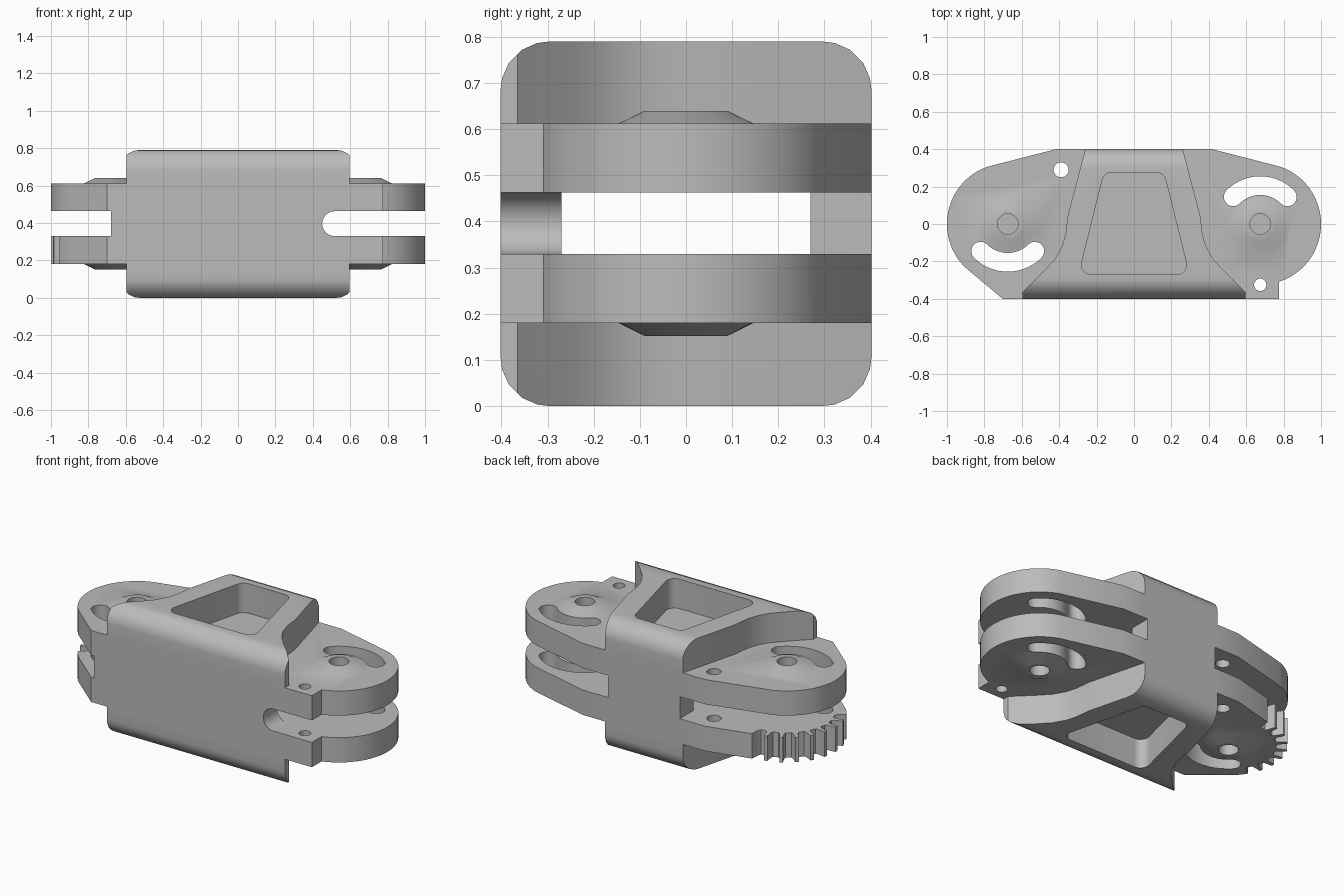
import bpy, bmesh
from math import cos, sin, pi, radians
from mathutils import Vector

cube = bpy.data.objects.get("Cube")
if cube:
    bpy.data.objects.remove(cube, do_unlink=True)

grey = bpy.data.materials.new("plain grey")
grey.use_nodes = True
grey.diffuse_color = (0.5, 0.5, 0.5, 1)
grey.node_tree.nodes["Principled BSDF"].inputs["Base Color"].default_value = (0.5, 0.5, 0.5, 1)

H = 0.79                      # overall height
D = 0.402                     # half depth
PX, PR = 0.675, 0.325         # pivot position and plate end radius
Z0, Z1, Z2, Z3 = 0.18, 0.33, 0.463, 0.612   # plate levels


def new_object(name, bm):
    bmesh.ops.recalc_face_normals(bm, faces=bm.faces)
    mesh = bpy.data.meshes.new(name)
    bm.to_mesh(mesh)
    bm.free()
    ob = bpy.data.objects.new(name, mesh)
    mesh.materials.append(grey)
    bpy.context.collection.objects.link(ob)
    return ob


def prism(name, pts, lo, hi, axis="z"):
    """Extrude a closed outline along an axis."""
    place = {"z": lambda a, b: (a, b, lo), "y": lambda a, b: (a, lo, b),
             "x": lambda a, b: (lo, a, b)}[axis]
    step = Vector([hi - lo if axis == k else 0 for k in "xyz"])
    bm = bmesh.new()
    face = bm.faces.new([bm.verts.new(place(*p)) for p in pts])
    ext = bmesh.ops.extrude_face_region(bm, geom=[face])
    bmesh.ops.translate(bm, vec=step, verts=[v for v in ext["geom"] if isinstance(v, bmesh.types.BMVert)])
    return new_object(name, bm)


def cone(name, x, z, r1, r2, depth):
    bm = bmesh.new()
    bmesh.ops.create_cone(bm, cap_ends=True, segments=48, radius1=r1, radius2=r2, depth=depth)
    bmesh.ops.translate(bm, vec=(x, 0, z), verts=bm.verts)
    return new_object(name, bm)


def arc(cx, cy, r, a, b, n):
    return [(cx + r * cos(radians(a + (b - a) * i / n)),
             cy + r * sin(radians(a + (b - a) * i / n))) for i in range(n + 1)]


def rect(x0, y0, x1, y1):
    return [(x0, y0), (x1, y0), (x1, y1), (x0, y1)]


def rounded(pts, r, n=6):
    """Round every corner of a convex outline."""
    out = []
    for i, p in enumerate(pts):
        p = Vector(p)
        u = (Vector(pts[i - 1]) - p).normalized()
        v = (Vector(pts[(i + 1) % len(pts)]) - p).normalized()
        half = u.angle(v) / 2
        c = p + (u + v).normalized() * r / sin(half)
        s = p + u * r * cos(half) / sin(half) - c
        e = p + v * r * cos(half) / sin(half) - c
        out += [c + (s.lerp(e, k / n)).normalized() * r for k in range(n + 1)]
    return [tuple(q) for q in out]


def combine(target, tool, op):
    mod = target.modifiers.new(op, "BOOLEAN")
    mod.operation, mod.object, mod.solver = op, tool, "EXACT"
    bpy.context.view_layer.objects.active = target
    bpy.ops.object.modifier_apply(modifier=mod.name)
    bpy.data.objects.remove(tool, do_unlink=True)


# Central block: flared plan trimmed by a rounded side profile
side = [(0.26, D), (0.355, 0.04), (0.365, -0.05), (0.385, -0.12), (0.425, -0.19),
        (0.485, -0.255), (0.595, -0.365), (0.595, -D)]
frame = prism("bracket_frame", side + [(-x, y) for x, y in reversed(side)], 0, H)
combine(frame, prism("edge_rounding", rounded(rect(-D, 0, D, H), 0.105, 5), -1, 1, "x"), "INTERSECT")

# Pivot plates, first as one slab
slab = ([(0.41, D)] + arc(PX, 0, PR, 70, -72, 40) + [(0.775, -D), (-0.70, -D)]
        + arc(-PX, 0, PR, 225, 110, 34) + [(-0.41, D)])
combine(frame, prism("plate_slab", slab, Z0, Z3), "UNION")

# Tapered bosses round the pivots, above and below
for x in (-PX, PX):
    combine(frame, cone("upper_boss", x, Z3 + 0.009, 0.167, 0.09, 0.038), "UNION")
    combine(frame, cone("lower_boss", x, Z0 - 0.009, 0.09, 0.167, 0.038), "UNION")

# Gap between the plates: tunnel, open ends and round-ended front slot
mid, rad = (Z1 + Z2) / 2, (Z2 - Z1) / 2
combine(frame, prism("tunnel", rect(-1.2, -0.27, 1.2, 0.27), Z1, Z2), "DIFFERENCE")
combine(frame, prism("front_gap", rect(-1.2, -0.5, -0.68, -0.2), Z1, Z2), "DIFFERENCE")
for x in (-1.2, 0.24):
    combine(frame, prism("back_gap", rect(x, 0.2, x + 0.96, 0.5), Z1, Z2), "DIFFERENCE")
slot = arc(0.45 + rad, mid, rad, 90, 270, 12) + [(1.2, Z1), (1.2, Z2)]
combine(frame, prism("front_slot", slot, -0.5, -0.2, "y"), "DIFFERENCE")

# Recessed pockets in the top and bottom of the block
pocket = rounded([(-0.295, -0.27), (0.295, -0.27), (0.16, 0.275), (-0.16, 0.275)], 0.05)
for lo, hi in ((Z3, H + 0.1), (-0.1, Z0)):
    combine(frame, prism("pocket", pocket, lo, hi), "DIFFERENCE")

# Curved slots, small through holes and blind pivot holes
for x, turn in ((PX, 0), (-PX, 180)):
    a, b = 45 + turn, 135 + turn
    ex, ey = x + 0.205 * cos(radians(b)), 0.205 * sin(radians(b))
    sx, sy = x + 0.205 * cos(radians(a)), 0.205 * sin(radians(a))
    kidney = (arc(x, 0, 0.255, a, b, 20) + arc(ex, ey, 0.05, b, b + 180, 10)[1:-1]
              + arc(x, 0, 0.155, b, a, 20) + arc(sx, sy, 0.05, a + 180, a + 360, 10)[1:-1])
    combine(frame, prism("curved_slot", kidney, -0.1, 0.9), "DIFFERENCE")
    combine(frame, cone("pivot_hole", x, 0.65, 0.055, 0.055, 0.22), "DIFFERENCE")
    combine(frame, cone("pivot_hole", x, 0.14, 0.055, 0.055, 0.22), "DIFFERENCE")
for x, y, r in ((-0.39, 0.29, 0.04), (0.675, -0.325, 0.033)):
    combine(frame, prism("small_hole", arc(x, y, r, 0, 345, 23), -0.1, 0.9), "DIFFERENCE")

# Gear teeth: tapered gaps cut in the lower plate's rounded end
for i in range(8):
    a = radians(96 + 15.5 * i)
    gap = [(0.262, 0.016), (0.275, 0.024), (0.36, 0.042), (0.36, -0.042), (0.275, -0.024), (0.262, -0.016)]
    pts = [(-PX + r * cos(a) - t * sin(a), r * sin(a) + t * cos(a)) for r, t in gap]
    combine(frame, prism("tooth_gap", pts, Z0 - 0.05, Z1 + 0.06), "DIFFERENCE")

# Smooth curves, sharp edges
bpy.ops.object.select_all(action="DESELECT")
frame.select_set(True)
bpy.context.view_layer.objects.active = frame
bpy.ops.object.shade_smooth_by_angle(angle=radians(30))
